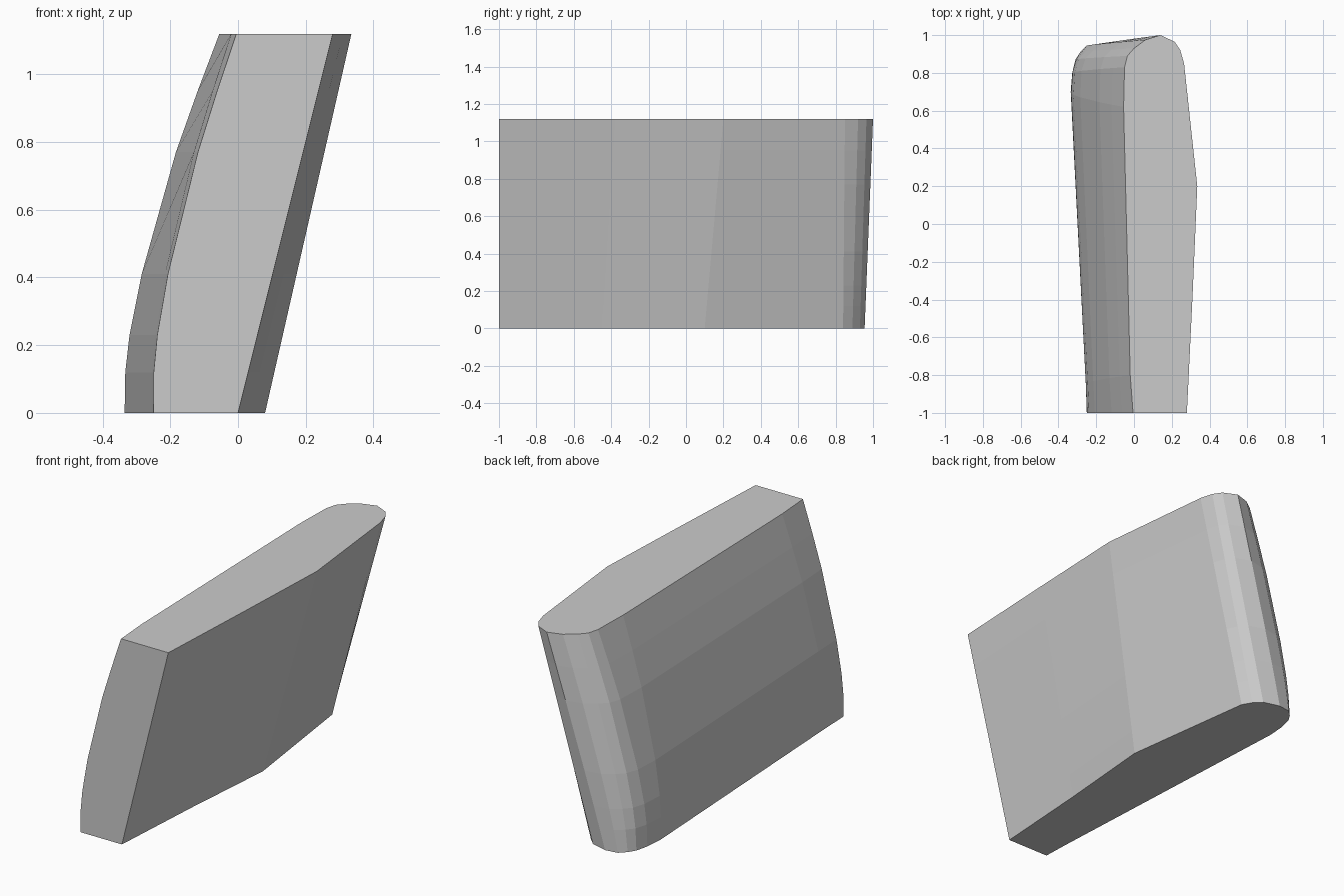
import bpy, bmesh

if "Cube" in bpy.data.objects:
    bpy.data.objects.remove(bpy.data.objects["Cube"])

# Matching plan outlines (x, y), counter-clockwise from the front left corner
BOTTOM = [(-0.25, -1), (0, -1), (0.035, -0.45), (0.08, 0.10), (-0.02, 0.84),
          (-0.05, 0.89), (-0.09, 0.93), (-0.18, 0.955), (-0.25, 0.945),
          (-0.285, 0.91), (-0.31, 0.87), (-0.327, 0.80), (-0.335, 0.70), (-0.255, -0.85)]
TOP = [(-0.005, -1), (0.28, -1), (0.31, -0.38), (0.335, 0.20), (0.265, 0.85),
       (0.245, 0.92), (0.215, 0.965), (0.14, 1.0), (0.06, 0.975),
       (0.0, 0.93), (-0.035, 0.89), (-0.05, 0.83), (-0.055, 0.62), (-0.02, -0.8)]
HEIGHT = 1.12
# Height and outward bow of the left side
LEVELS = [(0, 0), (0.12, 0.028), (0.23, 0.043), (0.41, 0.052),
          (0.77, 0.041), (0.95, 0.022), (HEIGHT, 0)]
# How strongly each outline point follows the bow
WEIGHT = [0.9, 0, 0, 0, 0, 0, 0, 0.1, 0.4, 0.7, 0.9, 1, 1, 0.9]

grey = bpy.data.materials.new("plain grey")
grey.diffuse_color = (0.6, 0.6, 0.6, 1)
grey.use_nodes = True
grey.node_tree.nodes["Principled BSDF"].inputs["Base Color"].default_value = grey.diffuse_color

# Leaning block: loft the outlines, bowing only the left side
bm = bmesh.new()
rings = []
for z, bow in LEVELS:
    t = z / HEIGHT
    rings.append([bm.verts.new((a[0] + (b[0] - a[0]) * t - bow * w,
                                a[1] + (b[1] - a[1]) * t, z))
                  for a, b, w in zip(BOTTOM, TOP, WEIGHT)])
n = len(BOTTOM)
for low, high in zip(rings, rings[1:]):
    for i in range(n):
        j = (i + 1) % n
        bm.faces.new((low[i], low[j], high[j], high[i]))
bm.faces.new(rings[0][::-1])
bm.faces.new(rings[-1])
bmesh.ops.recalc_face_normals(bm, faces=bm.faces)
mesh = bpy.data.meshes.new("leaning_block")
bm.to_mesh(mesh)
bm.free()
mesh.materials.append(grey)
block = bpy.data.objects.new("leaning_block", mesh)
bpy.context.collection.objects.link(block)
